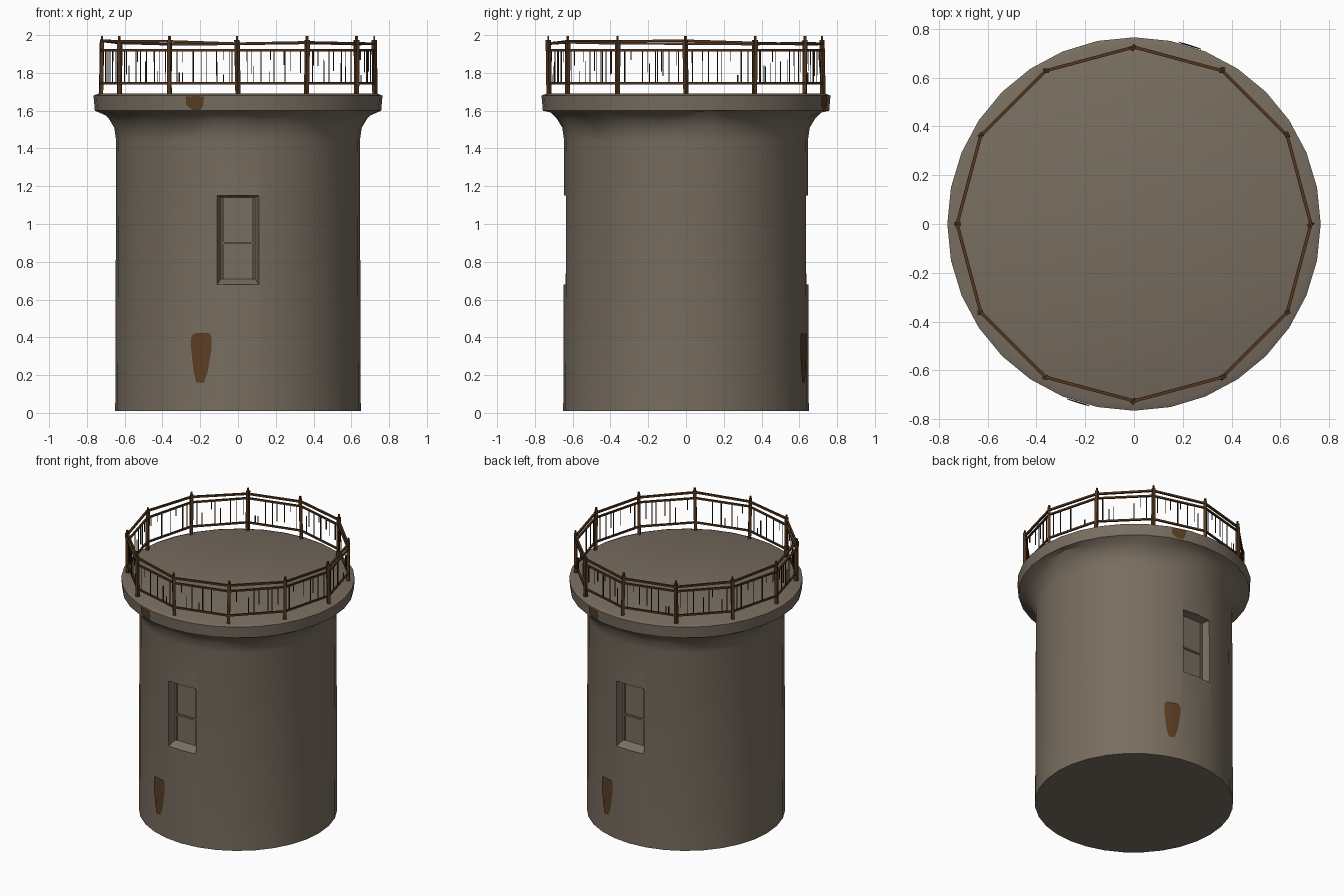
import bpy, bmesh, math, random
from mathutils import Matrix, Vector

random.seed(4)
if "Cube" in bpy.data.objects:
    bpy.data.objects.remove(bpy.data.objects["Cube"], do_unlink=True)


def material(name, rgb):
    m = bpy.data.materials.new(name)
    m.use_nodes = True
    m.diffuse_color = (*rgb, 1)
    bsdf = m.node_tree.nodes["Principled BSDF"]
    bsdf.inputs["Base Color"].default_value = (*rgb, 1)
    bsdf.inputs["Roughness"].default_value = 0.9
    return m


STONE = material("weathered stone", (0.19, 0.155, 0.117))
RUST = material("rust", (0.105, 0.047, 0.017))
IRON = material("rusty iron", (0.085, 0.038, 0.014))
DARK = material("dark iron", (0.035, 0.02, 0.011))


def make(name, bm, mat):
    bmesh.ops.recalc_face_normals(bm, faces=bm.faces)
    mesh = bpy.data.meshes.new(name)
    bm.to_mesh(mesh)
    bm.free()
    mesh.materials.append(mat)
    ob = bpy.data.objects.new(name, mesh)
    bpy.context.collection.objects.link(ob)
    return ob


def activate(ob):
    bpy.ops.object.select_all(action='DESELECT')
    ob.select_set(True)
    bpy.context.view_layer.objects.active = ob


def beam(bm, a, b, w, d=None):
    """Square bar from a to b."""
    a, b = Vector(a), Vector(b)
    axis = b - a
    rot = axis.to_track_quat('Z', 'Y').to_matrix().to_4x4()
    size = Matrix.Diagonal((w, d or w, axis.length, 1))
    bmesh.ops.create_cube(bm, size=1, matrix=Matrix.Translation((a + b) / 2) @ rot @ size)


def turn(bm, turned):
    """Half turn about z for the back copy."""
    if turned:
        bmesh.ops.rotate(bm, verts=bm.verts, matrix=Matrix.Rotation(math.pi, 3, 'Z'))


# Tower: lathed wall, uneven flare and rim
SEG = 32
PROFILE = [(0.65, 0.01), (0.645, 1.44), (0.655, 1.50), (0.685, 1.55), (0.715, 1.58),
           (0.758, 1.60), (0.765, 1.68), (0.74, 1.69)]
bm = bmesh.new()
rings = []
for level, (r, z) in enumerate(PROFILE):
    ring = []
    for i in range(SEG):
        t = math.tau * i / SEG
        wave = 0.012 * math.sin(4 * t + 1) + 0.008 * math.sin(10 * t)
        dz = wave if 2 <= level <= 4 else 0
        ring.append(bm.verts.new((r * math.cos(t), r * math.sin(t), z + dz)))
    rings.append(ring)
for lo, hi in zip(rings, rings[1:]):
    for i in range(SEG):
        j = (i + 1) % SEG
        bm.faces.new((lo[i], lo[j], hi[j], hi[i]))
bm.faces.new(rings[0][::-1])
bm.faces.new(rings[-1])
tower = make("tower", bm, STONE)

# Window recesses, front and back, with splayed sides
for turned in (False, True):
    bm = bmesh.new()
    loops = []
    for y, hw, z0, z1 in ((-0.8, 0.11, 0.68, 1.15), (-0.635, 0.11, 0.68, 1.15),
                          (-0.585, 0.09, 0.71, 1.14)):
        loops.append([bm.verts.new(p) for p in
                      ((-hw, y, z0), (hw, y, z0), (hw, y, z1), (-hw, y, z1))])
    for a, b in zip(loops, loops[1:]):
        for i in range(4):
            j = (i + 1) % 4
            bm.faces.new((a[i], a[j], b[j], b[i]))
    bm.faces.new(loops[0])
    bm.faces.new(loops[-1])
    turn(bm, turned)
    cutter = make("window_cutter", bm, STONE)
    cutter.hide_render = True
    activate(tower)
    mod = tower.modifiers.new("window", 'BOOLEAN')
    mod.operation = 'DIFFERENCE'
    mod.solver = 'EXACT'
    mod.object = cutter
    bpy.ops.object.modifier_apply(modifier=mod.name)
    bpy.data.objects.remove(cutter, do_unlink=True)
activate(tower)
bpy.ops.object.shade_smooth_by_angle(angle=math.radians(30))


# Rust stains: thin curved sheets given as rows of (z, left x, right x, radius)
def stain(name, rows, turned, cols=5):
    bm = bmesh.new()
    grid = []
    for z, x0, x1, r in rows:
        xs = [x0 + (x1 - x0) * i / cols for i in range(cols + 1)]
        grid.append([bm.verts.new((x, -math.sqrt(r * r - x * x), z)) for x in xs])
    for lo, hi in zip(grid, grid[1:]):
        for i in range(cols):
            bm.faces.new((lo[i], lo[i + 1], hi[i + 1], hi[i]))
    turn(bm, turned)
    make(name, bm, RUST)


for side, turned in (("front", False), ("back", True)):
    stain(side + "_wall_stain", [(0.16, -0.22, -0.18, 0.654), (0.22, -0.235, -0.16, 0.654),
                                 (0.34, -0.248, -0.14, 0.654), (0.40, -0.248, -0.14, 0.654),
                                 (0.42, -0.235, -0.15, 0.654)], turned)
    stain(side + "_rim_stain", [(1.605, -0.24, -0.2, 0.763), (1.63, -0.275, -0.185, 0.766),
                                (1.675, -0.275, -0.18, 0.769)], turned)
    # Window bars
    bm = bmesh.new()
    beam(bm, (-0.085, -0.588, 0.9), (0.085, -0.588, 0.9), 0.012)
    for x in (-0.08, 0.08):
        beam(bm, (x, -0.588, 0.712), (x, -0.588, 1.135), 0.012)
    turn(bm, turned)
    make(side + "_window_bars", bm, STONE)

# Railing: twelve posts, three rails, broken balusters
N, R = 12, 0.725


def post_point(i, z):
    t = math.tau * i / N
    return Vector((R * math.cos(t), R * math.sin(t), z))


posts, rails, balusters = bmesh.new(), bmesh.new(), bmesh.new()
tops = [1.96 + random.uniform(-0.01, 0.012) for _ in range(N)]
for i in range(N):
    j = (i + 1) % N
    lean = Vector((random.uniform(-0.006, 0.006), random.uniform(-0.006, 0.006), 0))
    beam(posts, post_point(i, 1.685), post_point(i, 1.975) + lean, 0.02)
    beam(posts, post_point(i, 1.97) + lean, post_point(i, 1.995) + lean, 0.01)
    beam(rails, post_point(i, tops[i]), post_point(j, tops[j]), 0.013)
    for z in (1.92, 1.745):
        beam(rails, post_point(i, z), post_point(j, z), 0.012)
    for k in range(1, 9):
        f = (k + random.uniform(-0.3, 0.3)) / 9
        lo, hi = 1.745, 1.92
        kind = random.random()
        if kind < 0.3:
            lo = random.uniform(1.78, 1.87)
        elif kind < 0.5:
            hi = random.uniform(1.78, 1.87)
        elif kind < 0.65:
            continue
        a = post_point(i, lo).lerp(post_point(j, lo), f)
        b = post_point(i, hi).lerp(post_point(j, hi), f)
        beam(balusters, a, b, random.uniform(0.003, 0.006))
make("railing_posts", posts, IRON)
make("railing_rails", rails, IRON)
make("railing_balusters", balusters, DARK)
